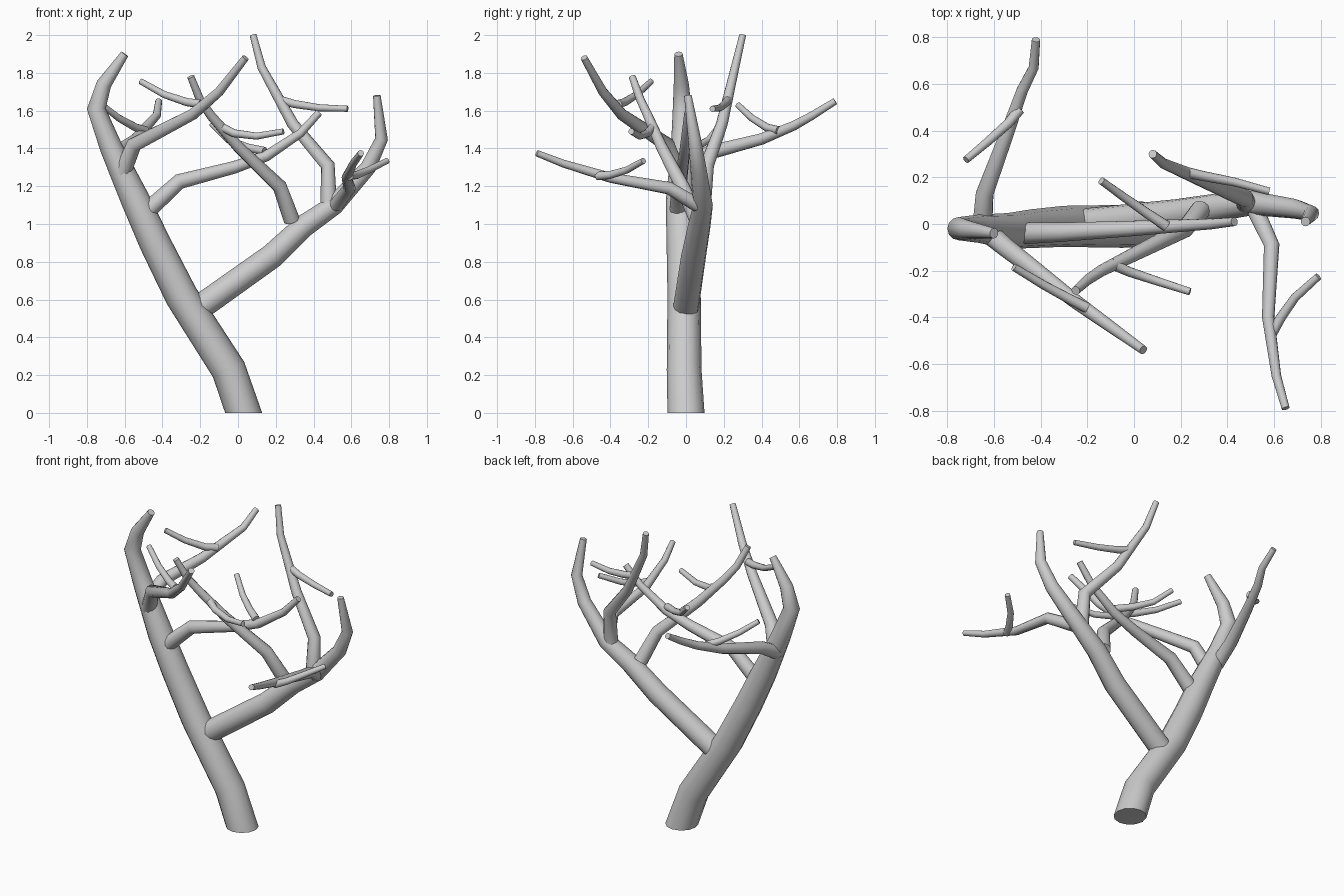
import bpy, bmesh
from math import cos, sin, pi
from mathutils import Vector

SIDES = 12


def limb(name, pts, r0, r1, radii=None, flat_start=False):
    """Capped tapering tube swept along a short path."""
    pts = [Vector(p) for p in pts]
    lengths = [0.0]
    for a, b in zip(pts, pts[1:]):
        lengths.append(lengths[-1] + (b - a).length)
    bm = bmesh.new()
    side = Vector((0, 1, 0))
    rings = []
    for i, p in enumerate(pts):
        before = (p - pts[i - 1]).normalized() if i else Vector()
        after = (pts[i + 1] - p).normalized() if i < len(pts) - 1 else Vector()
        t = (before + after).normalized()
        if i == 0 and flat_start:
            t = Vector((0, 0, 1))
        if i == 0 and abs(t.dot(side)) > 0.9:
            side = Vector((1, 0, 0))
        side = (side - t * side.dot(t)).normalized()
        other = t.cross(side)
        r = radii[i] if radii else r0 + (r1 - r0) * lengths[i] / lengths[-1]
        rings.append([bm.verts.new(p + (side * cos(a) + other * sin(a)) * r)
                      for a in (2 * pi * k / SIDES for k in range(SIDES))])
    for lo, hi in zip(rings, rings[1:]):
        for k in range(SIDES):
            n = (k + 1) % SIDES
            bm.faces.new((lo[k], lo[n], hi[n], hi[k]))
    bm.faces.new(rings[0][::-1])
    bm.faces.new(rings[-1])
    bmesh.ops.recalc_face_normals(bm, faces=bm.faces)
    me = bpy.data.meshes.new(name)
    bm.to_mesh(me)
    bm.free()
    ob = bpy.data.objects.new(name, me)
    bpy.context.collection.objects.link(ob)
    bpy.context.view_layer.objects.active = ob
    ob.select_set(True)
    bpy.ops.object.shade_smooth_by_angle(angle=pi / 3)
    ob.select_set(False)


# Trunk leaning left, and the main limb forking right
limb("trunk", [(.03, 0, 0), (-.05, -.01, .23), (-.3, -.01, .62), (-.44, -.02, .9),
               (-.54, -.03, 1.12), (-.67, -.02, 1.4), (-.75, -.02, 1.61),
               (-.71, -.025, 1.74), (-.6, -.04, 1.9)], 0, 0,
     radii=[.098, .092, .088, .083, .077, .06, .05, .04, .022], flat_start=True)
limb("right_limb", [(-.2, 0, .56), (.18, .04, .83), (.35, .07, .99), (.51, .09, 1.1),
                    (.69, .065, 1.3), (.76, .045, 1.45), (.735, .01, 1.68)], 0, 0,
     radii=[.068, .066, .06, .052, .042, .034, .02])

# Branches growing from the trunk
limb("front_left_branch", [(-.62, -.04, 1.25), (-.55, -.1, 1.42), (-.24, -.34, 1.58),
                           (-.1, -.44, 1.7), (.04, -.54, 1.88)], .046, .019)
limb("inner_branch", [(-.48, -.04, 1.07), (-.31, -.035, 1.225), (-.02, -.02, 1.3),
                      (.15, -.01, 1.36), (.33, 0, 1.48), (.43, .01, 1.59)], .047, .019)
limb("back_left_branch", [(-.65, -.01, 1.3), (-.64, .13, 1.38), (-.54, .4, 1.45),
                          (-.48, .57, 1.52), (-.43, .67, 1.575), (-.42, .79, 1.65)],
     .043, .018)

# Branches growing from the right limb
limb("crossing_branch", [(.285, .06, 1.02), (.22, -.02, 1.2), (0, -.13, 1.41),
                         (-.14, -.2, 1.57), (-.2, -.24, 1.655), (-.25, -.285, 1.78)],
     .043, .019)
limb("tall_branch", [(.48, .09, 1.11), (.475, .11, 1.31), (.29, .19, 1.53),
                     (.125, .26, 1.83), (.08, .3, 2)], .043, .018)
limb("front_right_branch", [(.52, .06, 1.1), (.59, -.09, 1.19), (.575, -.4, 1.245),
                            (.61, -.65, 1.32), (.65, -.79, 1.375)], .038, .017)

# Thin twigs, one on each branch
twigs = [
    [(-.2, -.36, 1.635), (-.27, -.325, 1.645), (-.39, -.26, 1.685), (-.515, -.185, 1.755)],
    [(.14, -.01, 1.385), (.05, .05, 1.405), (-.05, .12, 1.445), (-.14, .185, 1.53)],
    [(-.49, .49, 1.495), (-.54, .43, 1.51), (-.63, .35, 1.56), (-.72, .275, 1.63)],
    [(-.1, -.17, 1.52), (-.02, -.205, 1.48), (.1, -.245, 1.465), (.24, -.29, 1.49)],
    [(.21, .225, 1.66), (.3, .205, 1.635), (.43, .18, 1.615), (.58, .14, 1.61)],
    [(.59, -.47, 1.255), (.63, -.4, 1.26), (.69, -.315, 1.285), (.79, -.225, 1.335)],
]
for n, path in enumerate(twigs):
    limb(f"twig_{n + 1}", path, .023, .016)
